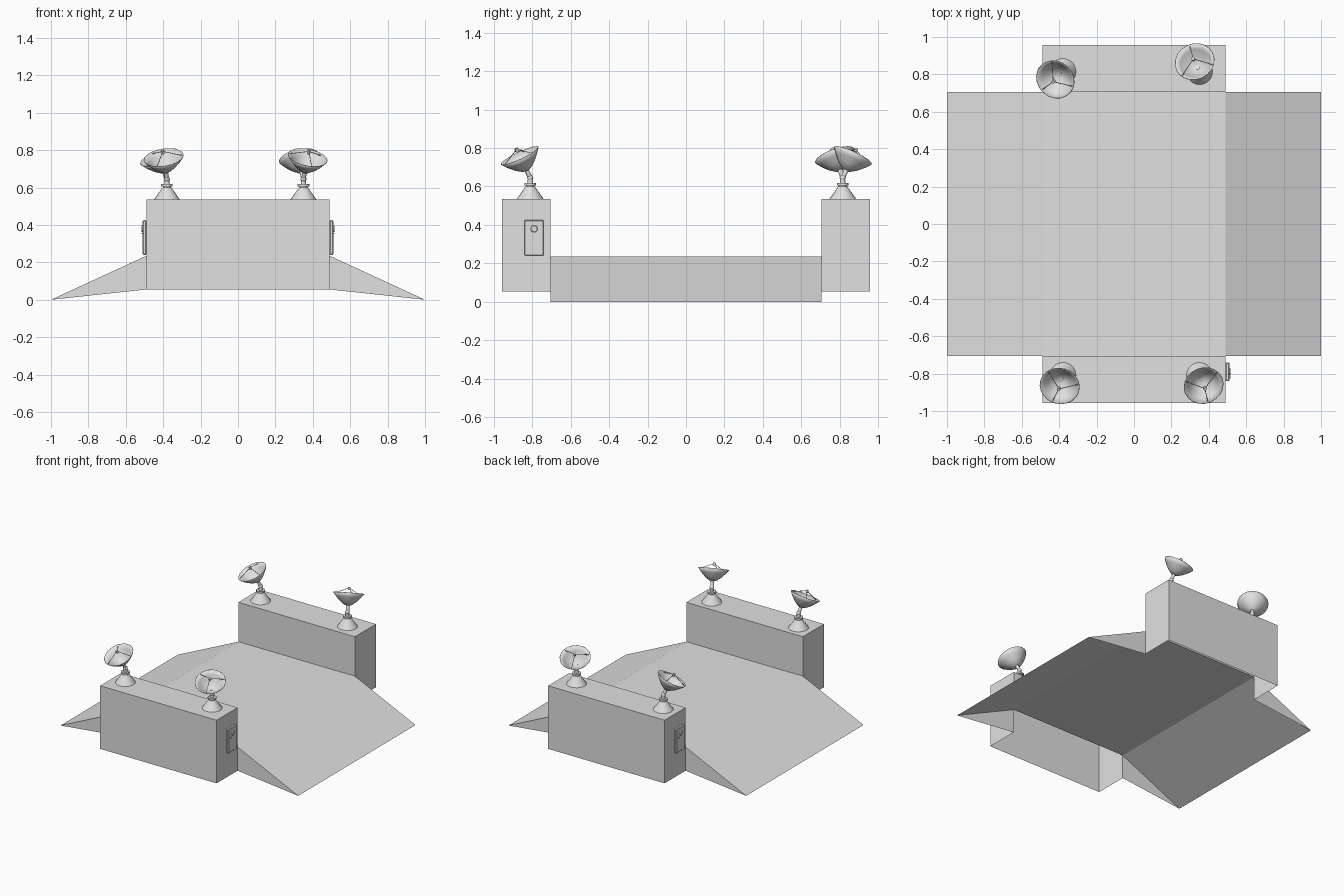
import bpy
import bmesh
import math
from mathutils import Vector, Matrix

cube = bpy.data.objects.get("Cube")
if cube:
    bpy.data.objects.remove(cube, do_unlink=True)

grey = bpy.data.materials.new("pale grey")
grey.use_nodes = True
grey.diffuse_color = (0.75, 0.75, 0.75, 1)
grey.node_tree.nodes["Principled BSDF"].inputs["Base Color"].default_value = (0.75, 0.75, 0.75, 1)

END, INNER, OUTER = 0.49, 0.705, 0.957   # block half length, inner and outer faces
LOW, DECK, ROOF = 0.055, 0.235, 0.535    # block bottom, deck height, block top


def finish(name, bm, smooth=False):
    mesh = bpy.data.meshes.new(name)
    bm.to_mesh(mesh)
    bm.free()
    obj = bpy.data.objects.new(name, mesh)
    bpy.context.collection.objects.link(obj)
    mesh.materials.append(grey)
    if smooth:
        bpy.ops.object.select_all(action='DESELECT')
        obj.select_set(True)
        bpy.context.view_layer.objects.active = obj
        bpy.ops.object.shade_smooth_by_angle(angle=math.radians(35))
    return obj


def sheets(name, polygons):
    bm = bmesh.new()
    for poly in polygons:
        bm.faces.new([bm.verts.new(p) for p in poly])
    bmesh.ops.remove_doubles(bm, verts=bm.verts, dist=0.0001)
    return finish(name, bm)


def mirror_y(obj):
    mod = obj.modifiers.new("mirror", 'MIRROR')
    mod.use_axis = (False, True, False)


def rod(bm, a, b, r1, r2, sides=12):
    """Tapered cylinder between two points."""
    a, b = Vector(a), Vector(b)
    turn = (b - a).to_track_quat('Z', 'Y').to_matrix().to_4x4()
    bmesh.ops.create_cone(bm, cap_ends=True, segments=sides, radius1=r1, radius2=r2,
                          depth=(b - a).length,
                          matrix=Matrix.Translation((a + b) / 2) @ turn)


def box(bm, size, centre):
    bmesh.ops.create_cube(bm, size=1, matrix=Matrix.Translation(centre) @ Matrix.Diagonal((*size, 1)))


# Thin deck with a ramp on each side
line = [(-1, 0), (-END, DECK), (END, DECK), (1, 0)]
sheets("ramp_deck", [[(a[0], -INNER, a[1]), (b[0], -INNER, b[1]),
                      (b[0], INNER, b[1]), (a[0], INNER, a[1])]
                     for a, b in zip(line, line[1:])])

# Triangular walls closing the ramp ends
mirror_y(sheets("ramp_end_walls", [
    [(-1, -INNER, 0), (-END, -INNER, LOW), (-END, -INNER, DECK)],
    [(END, -INNER, LOW), (1, -INNER, 0), (END, -INNER, DECK)]]))

# Hollow end blocks, open underneath
mirror_y(sheets("end_blocks", [
    [(-END, -OUTER, LOW), (END, -OUTER, LOW), (END, -OUTER, ROOF), (-END, -OUTER, ROOF)],
    [(-END, -OUTER, ROOF), (END, -OUTER, ROOF), (END, -INNER, ROOF), (-END, -INNER, ROOF)],
    [(END, -INNER, DECK), (-END, -INNER, DECK), (-END, -INNER, ROOF), (END, -INNER, ROOF)],
    [(END, -OUTER, LOW), (END, -INNER, LOW), (END, -INNER, DECK),
     (END, -INNER, ROOF), (END, -OUTER, ROOF)],
    [(-END, -INNER, LOW), (-END, -OUTER, LOW), (-END, -OUTER, ROOF),
     (-END, -INNER, ROOF), (-END, -INNER, DECK)]]))

# Doors at opposite corners, with a round boss and a handle
for s, side in ((1, "left"), (-1, "right")):
    bm = bmesh.new()
    box(bm, (0.02, 0.1, 0.185), (s * 0.5, -s * 0.79, 0.333))
    bmesh.ops.bevel(bm, geom=bm.edges[:], offset=0.004, segments=1, affect='EDGES')
    rod(bm, (s * 0.505, -s * 0.79, 0.38), (s * 0.516, -s * 0.79, 0.38), 0.02, 0.016, 16)
    box(bm, (0.008, 0.018, 0.006), (s * 0.513, -s * 0.818, 0.355))
    finish(side + "_door", bm)


def antenna(label, x, y, lean):
    axis_xy = Vector(lean).normalized() * math.sin(math.radians(27))
    axis = Vector((axis_xy.x, axis_xy.y, math.cos(math.radians(27))))
    pivot = Vector((x, y, 0.645))

    # Conical foot, collars and neck
    bm = bmesh.new()
    rod(bm, (x, y, ROOF), (x, y, 0.6), 0.07, 0.024, 20)
    rod(bm, (x, y, 0.595), (x, y, 0.606), 0.022, 0.022)
    rod(bm, (x, y, 0.606), (x, y, 0.618), 0.031, 0.031)
    rod(bm, (x, y, 0.618), pivot, 0.014, 0.012)
    bmesh.ops.create_uvsphere(bm, u_segments=12, v_segments=8, radius=0.016,
                              matrix=Matrix.Translation(pivot))
    rod(bm, pivot, pivot + axis * 0.05, 0.012, 0.012)
    finish(label + "_mount", bm, True)

    # Bowl spun from an open profile
    place = Matrix.Translation(pivot + axis * 0.13) @ axis.to_track_quat('Z', 'Y').to_matrix().to_4x4()
    bm = bmesh.new()
    profile = [(0, -0.085), (0.022, -0.083), (0.055, -0.059), (0.085, -0.028), (0.107, 0)]
    verts = [bm.verts.new((r, 0, z)) for r, z in profile]
    edges = [bm.edges.new(pair) for pair in zip(verts, verts[1:])]
    bmesh.ops.spin(bm, geom=verts + edges, cent=(0, 0, 0), axis=(0, 0, 1),
                   angle=math.tau, steps=20)
    bmesh.ops.remove_doubles(bm, verts=bm.verts, dist=0.0005)
    bmesh.ops.recalc_face_normals(bm, faces=bm.faces)
    dish = finish(label + "_dish", bm, True)
    dish.matrix_world = place
    mod = dish.modifiers.new("thickness", 'SOLIDIFY')
    mod.thickness = 0.003
    mod.offset = 0

    # Three struts carrying the receiver
    bm = bmesh.new()
    for i in range(3):
        a = math.tau * i / 3 + 0.4
        rod(bm, (0.1 * math.cos(a), 0.1 * math.sin(a), -0.008), (0, 0, 0.036), 0.002, 0.002, 6)
    rod(bm, (0, 0, 0.022), (0, 0, 0.042), 0.009, 0.009)
    finish(label + "_receiver", bm).matrix_world = place


antenna("front_right", -0.38, -0.81, (-0.02, -0.065))
antenna("front_left", 0.35, -0.81, (0.025, -0.06))
antenna("back_right", -0.38, 0.815, (-0.048, -0.05))
antenna("back_left", 0.35, 0.815, (-0.03, 0.062))
